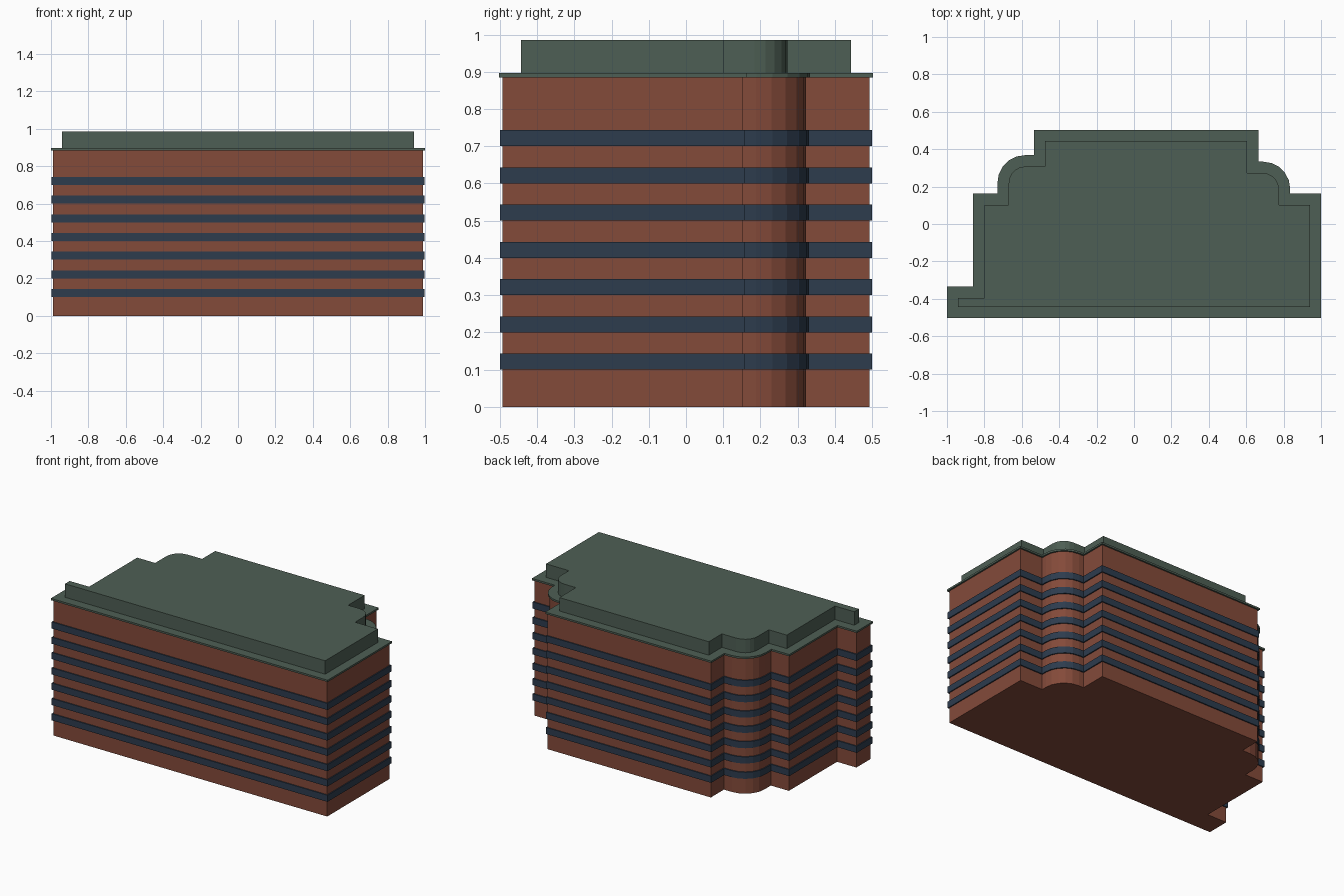
import bpy, bmesh, math
from mathutils import Vector

if "Cube" in bpy.data.objects:
    bpy.data.objects.remove(bpy.data.objects["Cube"])


def material(name, rgb):
    m = bpy.data.materials.new(name)
    m.diffuse_color = (*rgb, 1)
    m.use_nodes = True
    m.node_tree.nodes["Principled BSDF"].inputs["Base Color"].default_value = m.diffuse_color
    return m


BRICK = material("brick red", (0.231, 0.069, 0.042))
GLASS = material("dark blue glass", (0.026, 0.045, 0.076))
ROOF = material("grey green roof", (0.076, 0.114, 0.089))


def arc(cx, cy, r, a0, a1, n=5):
    return [(cx + r * math.cos(math.radians(a0 + (a1 - a0) * i / n)),
             cy + r * math.sin(math.radians(a0 + (a1 - a0) * i / n))) for i in range(n + 1)]


# Wall footprint, counter-clockwise, with two rounded bays at the back
FOOTPRINT = ([(-.99, -.493), (.99, -.493), (.99, .152), (.825, .152)]
             + arc(.69, .188, .135, 0, 90)
             + [(.655, .323), (.655, .493), (-.525, .493), (-.525, .358)]
             + arc(-.582, .22, .138, 90, 180)
             + [(-.72, .152), (-.85, .152), (-.85, -.345), (-.99, -.345)])


def offset(points, d):
    """Move every edge outward by d, with mitred corners."""
    out, n = [], len(points)
    for i in range(n):
        a, p, b = (Vector(points[(i + k) % n]) for k in (-1, 0, 1))
        u, v = (p - a).normalized(), (b - p).normalized()
        n1, n2 = Vector((u.y, -u.x)), Vector((v.y, -v.x))
        out.append(p + (n1 + n2) * d / (1 + n1.dot(n2)))
    return out


def prism(name, d, z0, z1, mat):
    bm = bmesh.new()
    face = bm.faces.new([bm.verts.new((p.x, p.y, z0)) for p in offset(FOOTPRINT, d)])
    ext = bmesh.ops.extrude_face_region(bm, geom=[face])
    bmesh.ops.translate(bm, vec=(0, 0, z1 - z0),
                        verts=[g for g in ext["geom"] if isinstance(g, bmesh.types.BMVert)])
    bmesh.ops.recalc_face_normals(bm, faces=bm.faces)
    me = bpy.data.meshes.new(name)
    bm.to_mesh(me)
    bm.free()
    me.materials.append(mat)
    bpy.context.collection.objects.link(bpy.data.objects.new(name, me))


# Brick body
prism("brick_walls", 0, 0, .888, BRICK)
# Window strips, one per floor
for i in range(7):
    prism(f"window_band_{i + 1}", .007, .1 + .1 * i, .143 + .1 * i, GLASS)
# Roof edge and set-back roof storey
prism("roof_ledge", .01, .885, .897, ROOF)
prism("roof_block", -.05, .89, .985, ROOF)
